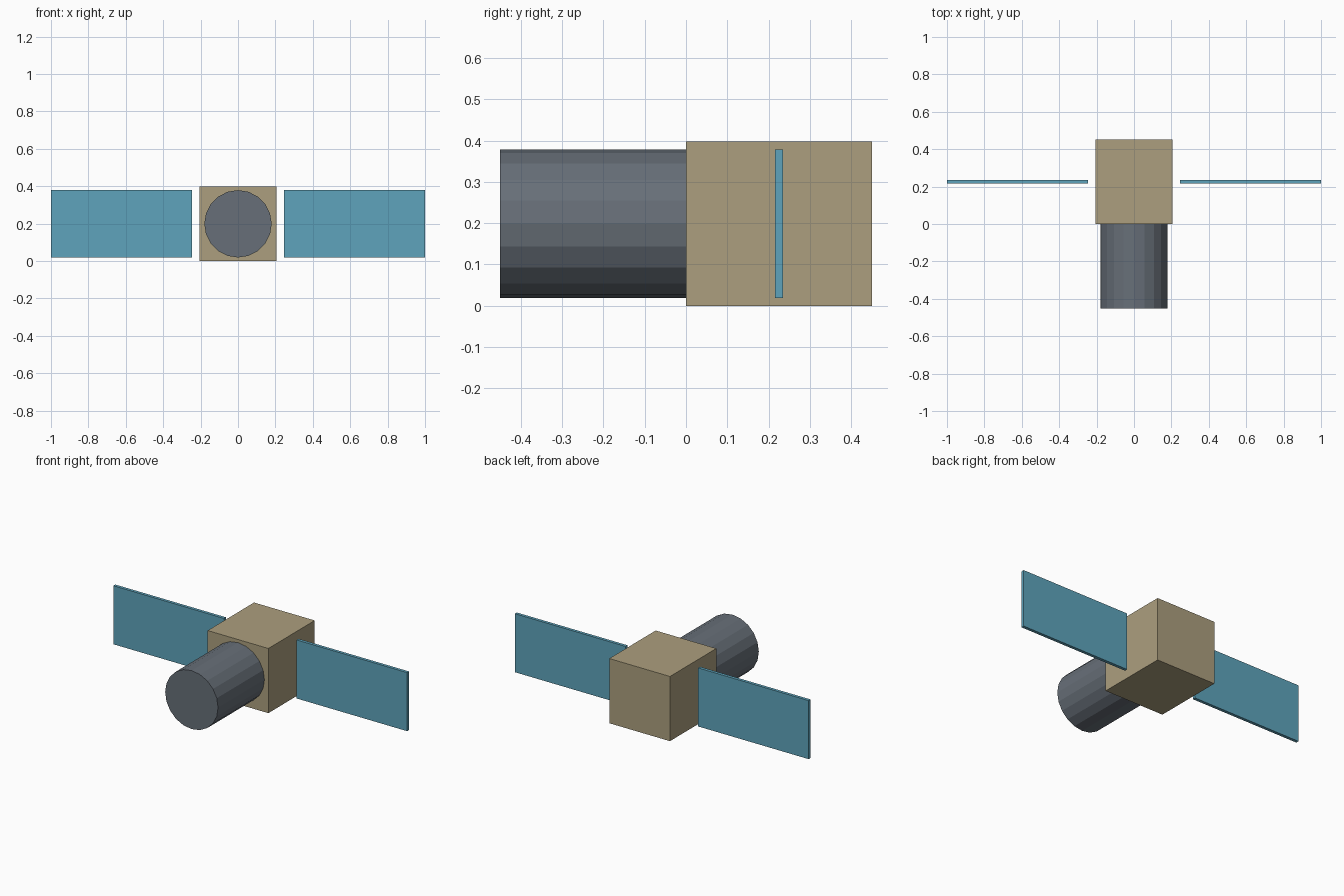
import bpy
from math import pi

cube = bpy.data.objects.get("Cube")
if cube:
    bpy.data.objects.remove(cube, do_unlink=True)


def make_material(name, rgb):
    """Flat material from 0-255 sRGB values, converted to linear."""
    color = [((c / 255 + 0.055) / 1.055) ** 2.4 for c in rgb] + [1]
    mat = bpy.data.materials.new(name)
    mat.use_nodes = True
    mat.diffuse_color = color
    mat.node_tree.nodes["Principled BSDF"].inputs["Base Color"].default_value = color
    return mat


def finish(name, mat):
    obj = bpy.context.object
    obj.name = obj.data.name = name
    obj.data.materials.append(mat)
    return obj


def make_box(name, center, size, mat):
    bpy.ops.mesh.primitive_cube_add(size=1, location=center)
    obj = finish(name, mat)
    obj.scale = size
    bpy.ops.object.transform_apply(location=False, rotation=False, scale=True)
    return obj


tan = make_material("tan", (172, 159, 126))
grey = make_material("slate_grey", (103, 111, 120))
blue = make_material("panel_blue", (94, 164, 188))

MID_Z = 0.199
LENGTH = 0.451

# Rear body block
make_box("body", (0, LENGTH / 2, MID_Z), (0.413, LENGTH, 2 * MID_Z), tan)

# Front barrel, faceted, with a corner at the top
bpy.ops.mesh.primitive_cylinder_add(vertices=20, radius=0.18, depth=LENGTH,
                                    location=(0, -LENGTH / 2, MID_Z),
                                    rotation=(pi / 2, 0, 0))
finish("barrel", grey)

# Side panels, standing clear of the body
INNER, OUTER = 0.247, 1.0
for side, name in ((1, "left_panel"), (-1, "right_panel")):
    make_box(name, (side * (INNER + OUTER) / 2, LENGTH / 2, MID_Z),
             (OUTER - INNER, 0.019, 0.36), blue)
